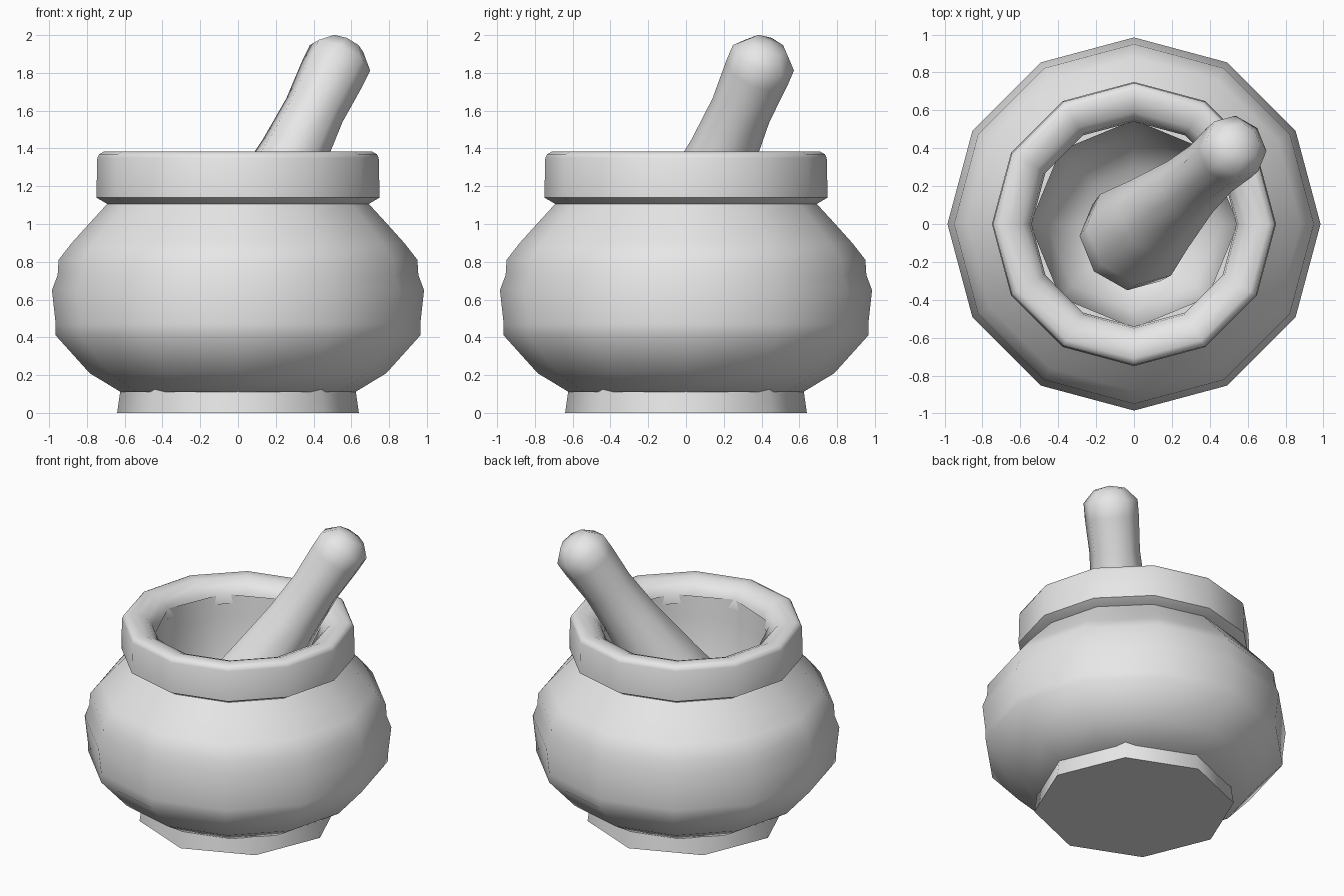
import bpy, bmesh, math
from mathutils import Vector

if "Cube" in bpy.data.objects:
    bpy.data.objects.remove(bpy.data.objects["Cube"], do_unlink=True)

# One pale stone colour for everything
stone = bpy.data.materials.new("pale_stone")
stone.use_nodes = True
colour = (0.8, 0.8, 0.8, 1)
stone.diffuse_color = colour
stone.node_tree.nodes["Principled BSDF"].inputs["Base Color"].default_value = colour


def lathe(name, profile, sides, smooth_angle=50, outward=True):
    """Turn a (radius, height) profile around z with a vertex on each axis."""
    bm = bmesh.new()
    rings = []
    for r, z in profile:
        if r == 0:
            rings.append([bm.verts.new((0, 0, z))] * sides)
        else:
            rings.append([bm.verts.new((r * math.cos(a), r * math.sin(a), z))
                          for a in (math.tau * i / sides for i in range(sides))])
    for low, high in zip(rings, rings[1:]):
        for i in range(sides):
            j = (i + 1) % sides
            corners = list(dict.fromkeys((low[i], low[j], high[j], high[i])))
            face = bm.faces.new(corners)
            face.smooth = True
            if not outward:
                face.normal_flip()
    mesh = bpy.data.meshes.new(name)
    bm.to_mesh(mesh)
    bm.free()
    mesh.set_sharp_from_angle(angle=math.radians(smooth_angle))
    mesh.materials.append(stone)
    obj = bpy.data.objects.new(name, mesh)
    bpy.context.collection.objects.link(obj)
    return obj


# Eight-sided foot
lathe("foot", [(0, 0), (0.64, 0), (0.62, 0.14), (0, 0.14)], 8)

# Rounded twelve-sided pot wall
lathe("pot_body", [(0, 0.11), (0.62, 0.11), (0.785, 0.21), (0.965, 0.41),
                   (0.965, 0.47), (0.985, 0.65), (0.955, 0.73), (0.95, 0.81),
                   (0.88, 0.9), (0.79, 1.0), (0.68, 1.12)], 12)

# Collar with a rounded lip turning into the mouth
lathe("rim", [(0.66, 1.1), (0.69, 1.105), (0.75, 1.14), (0.745, 1.35),
              (0.735, 1.37), (0.71, 1.383), (0.65, 1.38), (0.59, 1.355),
              (0.55, 1.31), (0.54, 1.24)], 12)

# Eight-sided hollow inside the pot
lathe("inner_bowl", [(0.55, 1.3), (0.54, 1.15), (0.52, 0.9), (0.46, 0.7),
                     (0.3, 0.53), (0, 0.47)], 8)

# Leaning pestle, thick at the grinding end
pestle = lathe("pestle", [(0, -1.58), (0.18, -1.54), (0.27, -1.42), (0.285, -1.3),
                          (0.235, -1.0), (0.18, -0.6), (0.163, -0.33), (0.175, -0.1),
                          (0.175, 0), (0.1, 0.08), (0, 0.1)], 8)
pestle.location = (0.54, 0.41, 1.88)
pestle.rotation_euler = Vector((0.41, 0.36, 0.84)).to_track_quat("Z", "Y").to_euler()
